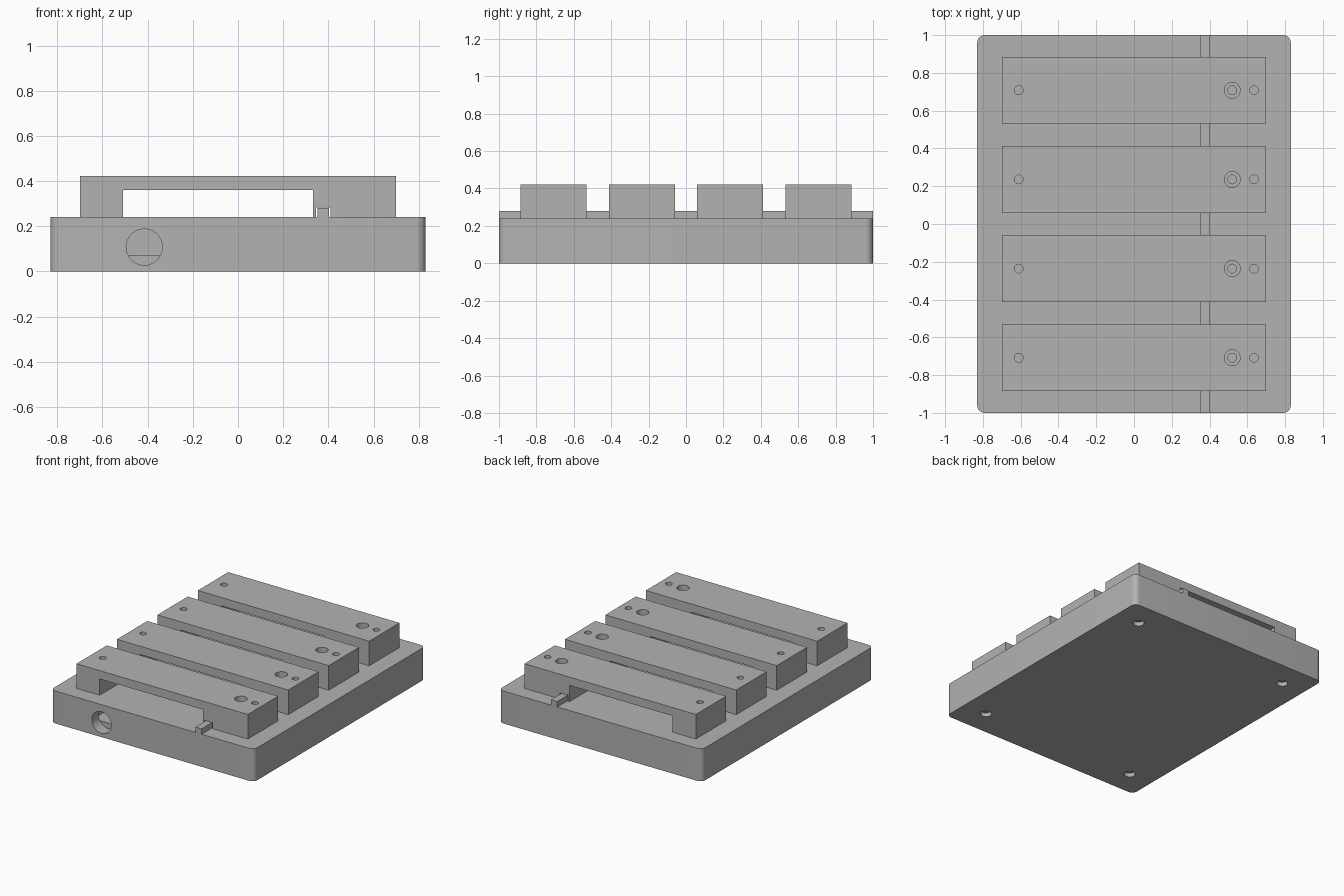
import bpy
import bmesh
from mathutils import Matrix, Vector

old = bpy.data.objects.get("Cube")
if old:
    bpy.data.objects.remove(old, do_unlink=True)

grey = bpy.data.materials.new("plain grey")
grey.use_nodes = True
colour = (0.45, 0.45, 0.45, 1)
grey.diffuse_color = colour
grey.node_tree.nodes["Principled BSDF"].inputs["Base Color"].default_value = colour


def to_object(name, bm):
    bmesh.ops.recalc_face_normals(bm, faces=bm.faces)
    mesh = bpy.data.meshes.new(name)
    bm.to_mesh(mesh)
    bm.free()
    mesh.materials.append(grey)
    ob = bpy.data.objects.new(name, mesh)
    bpy.context.collection.objects.link(ob)
    return ob


def add_box(bm, low, high):
    low, high = Vector(low), Vector(high)
    matrix = Matrix.Translation((low + high) / 2) @ Matrix.Diagonal((*(high - low), 1))
    bmesh.ops.create_cube(bm, size=1, matrix=matrix)


def add_cylinder(bm, radius, start, end):
    start, end = Vector(start), Vector(end)
    axis = end - start
    matrix = Matrix.Translation((start + end) / 2) @ axis.to_track_quat('Z', 'Y').to_matrix().to_4x4()
    bmesh.ops.create_cone(bm, cap_ends=True, segments=32, radius1=radius,
                          radius2=radius, depth=axis.length, matrix=matrix)


def cut(ob, bm):
    """Subtract the cutter mesh from the object, then drop the cutter."""
    cutter = to_object("cutter", bm)
    cutter.hide_render = True
    mod = ob.modifiers.new("cut", 'BOOLEAN')
    mod.operation = 'DIFFERENCE'
    mod.solver = 'EXACT'
    mod.object = cutter
    select(ob)
    bpy.ops.object.modifier_apply(modifier=mod.name)
    bpy.data.objects.remove(cutter, do_unlink=True)


def select(ob):
    bpy.ops.object.select_all(action='DESELECT')
    ob.select_set(True)
    bpy.context.view_layer.objects.active = ob


def smooth(ob):
    select(ob)
    bpy.ops.object.shade_smooth_by_angle(angle=0.5)


# Base block with rounded upright corners
bm = bmesh.new()
add_box(bm, (-0.83, -1, 0), (0.83, 1, 0.24))
upright = [e for e in bm.edges if abs(e.verts[0].co.z - e.verts[1].co.z) > 0.1]
bmesh.ops.bevel(bm, geom=upright, offset=0.04, segments=8, profile=0.5, affect='EDGES')
base = to_object("base", bm)

# Hollow inside, reached by a round port in the front wall
bm = bmesh.new()
add_box(bm, (-0.54, -0.92, 0.07), (0.54, 0.92, 0.2))
cut(base, bm)
bm = bmesh.new()
add_cylinder(bm, 0.08, (-0.415, -1.1, 0.108), (-0.415, -0.915, 0.108))
cut(base, bm)

# Stepped screw holes in the underside
for radius, depth in ((0.038, 0.03), (0.021, 0.1)):
    bm = bmesh.new()
    for x in (-0.64, 0.64):
        for y in (-0.81, 0.81):
            add_cylinder(bm, radius, (x, y, -0.05), (x, y, depth))
    cut(base, bm)
smooth(base)

# Rail along the top of the base
bm = bmesh.new()
add_box(bm, (0.352, -1, 0.24), (0.403, 1, 0.28))
to_object("rail", bm)

# Bridge-shaped bar: two legs, a long opening and a slot for the rail
profile = [(-0.7, 0.24), (-0.51, 0.24), (-0.51, 0.36), (0.332, 0.36), (0.332, 0.24),
           (0.346, 0.24), (0.346, 0.284), (0.41, 0.284), (0.41, 0.24),
           (0.7, 0.24), (0.7, 0.422), (-0.7, 0.422)]
half = 0.177
bm = bmesh.new()
face = bm.faces.new([bm.verts.new((x, -half, z)) for x, z in profile])
grown = bmesh.ops.extrude_face_region(bm, geom=[face])["geom"]
bmesh.ops.translate(bm, vec=(0, 2 * half, 0),
                    verts=[v for v in grown if isinstance(v, bmesh.types.BMVert)])
bar = to_object("bar_1", bm)

# Pin holes at both ends and a counterbored hole beside the right one
bm = bmesh.new()
for x in (-0.61, 0.52, 0.635):
    add_cylinder(bm, 0.023, (x, 0, 0.26), (x, 0, 0.5))
cut(bar, bm)
bm = bmesh.new()
add_cylinder(bm, 0.042, (0.52, 0, 0.37), (0.52, 0, 0.5))
cut(bar, bm)
smooth(bar)

# Row of four equal bars
bar.location.y = -0.708
for i in range(1, 4):
    copy = bar.copy()
    copy.name = f"bar_{i + 1}"
    copy.location.y = -0.708 + i * 0.472
    bpy.context.collection.objects.link(copy)
